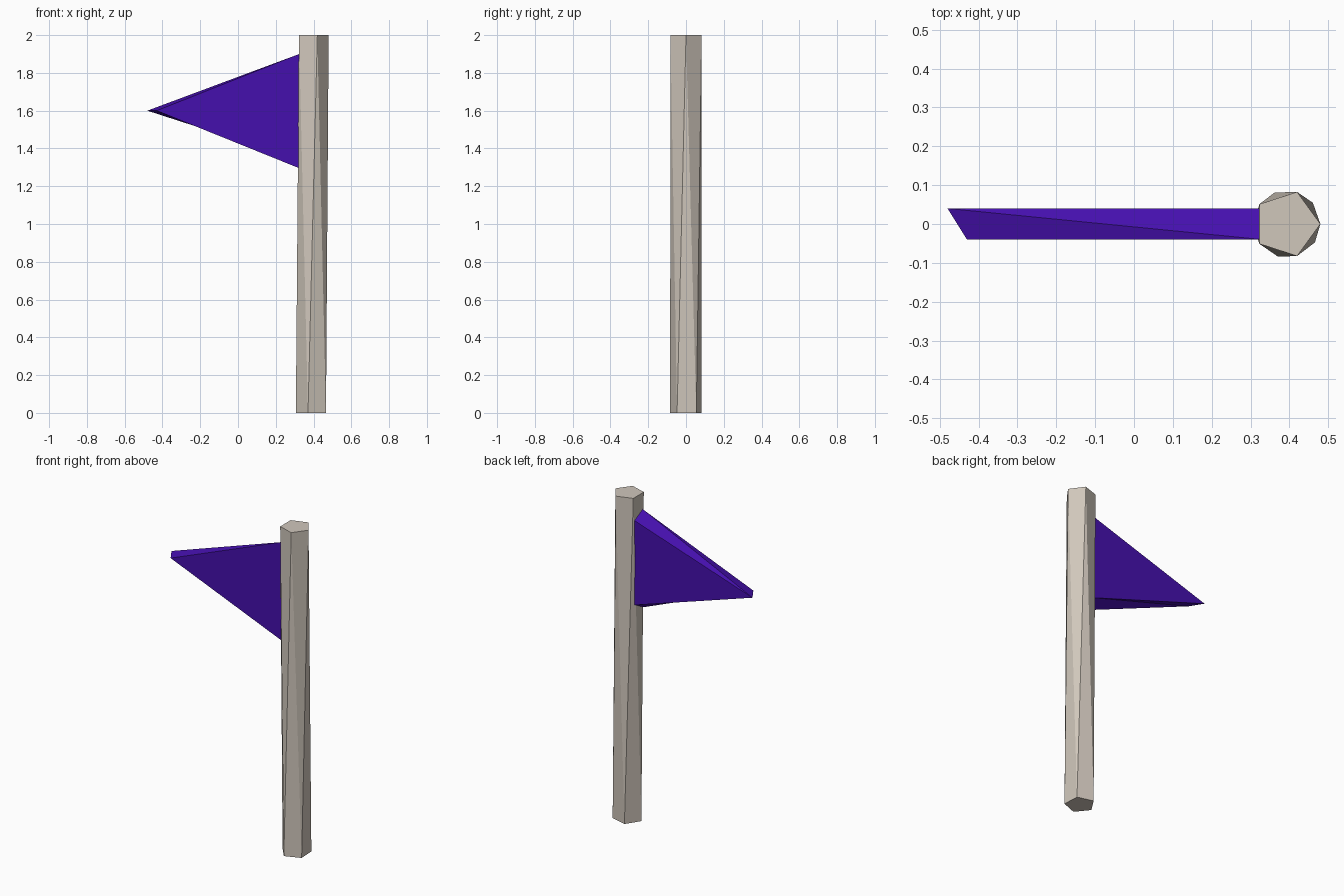
import bpy, bmesh
from math import sin, cos, radians

if "Cube" in bpy.data.objects:
    bpy.data.objects.remove(bpy.data.objects["Cube"])


def material(name, color):
    mat = bpy.data.materials.new(name)
    mat.diffuse_color = (*color, 1)
    mat.use_nodes = True
    mat.node_tree.nodes["Principled BSDF"].inputs["Base Color"].default_value = mat.diffuse_color
    return mat


def build(name, points, faces, mat):
    """Flat-shaded object from points; with no faces given, wraps them in a convex hull."""
    bm = bmesh.new()
    verts = [bm.verts.new(p) for p in points]
    if faces:
        for f in faces:
            bm.faces.new([verts[i] for i in f])
    else:
        bmesh.ops.convex_hull(bm, input=verts)
        bmesh.ops.dissolve_limit(bm, angle_limit=radians(0.5), verts=bm.verts, edges=bm.edges)
    bmesh.ops.recalc_face_normals(bm, faces=bm.faces)
    mesh = bpy.data.meshes.new(name)
    bm.to_mesh(mesh)
    bm.free()
    mesh.materials.append(mat)
    obj = bpy.data.objects.new(name, mesh)
    bpy.context.collection.objects.link(obj)
    return obj


def pentagon(cx, r, z, turn):
    angles = [radians(turn + 72 * i) for i in range(5)]
    return [(cx + r * cos(a), r * sin(a), z) for a in angles]


stone = material("pole_beige", (0.63, 0.57, 0.50))
purple = material("flag_purple", (0.06, 0.005, 0.42))

# Pole: five-sided ends, twisted against each other
build("pole", pentagon(0.393, 0.0868, 0, 39) + pentagon(0.393, 0.0868, 2, 0), None, stone)

# Pennant: front and back triangles (tip, top, bottom) joined by creased strips
root = 0.33
front = [(-0.43, -0.04, 1.6), (root, -0.04, 1.902), (root, -0.04, 1.293)]
back = [(-0.48, 0.04, 1.6), (root, 0.04, 1.862), (root, 0.04, 1.338)]
build("pennant", front + back, [
    (0, 1, 2), (3, 5, 4),        # front and back
    (0, 3, 1), (3, 4, 1),        # upper edge
    (0, 2, 5), (0, 5, 3),        # lower edge
    (1, 4, 5, 2),                # end against the pole
], purple)
